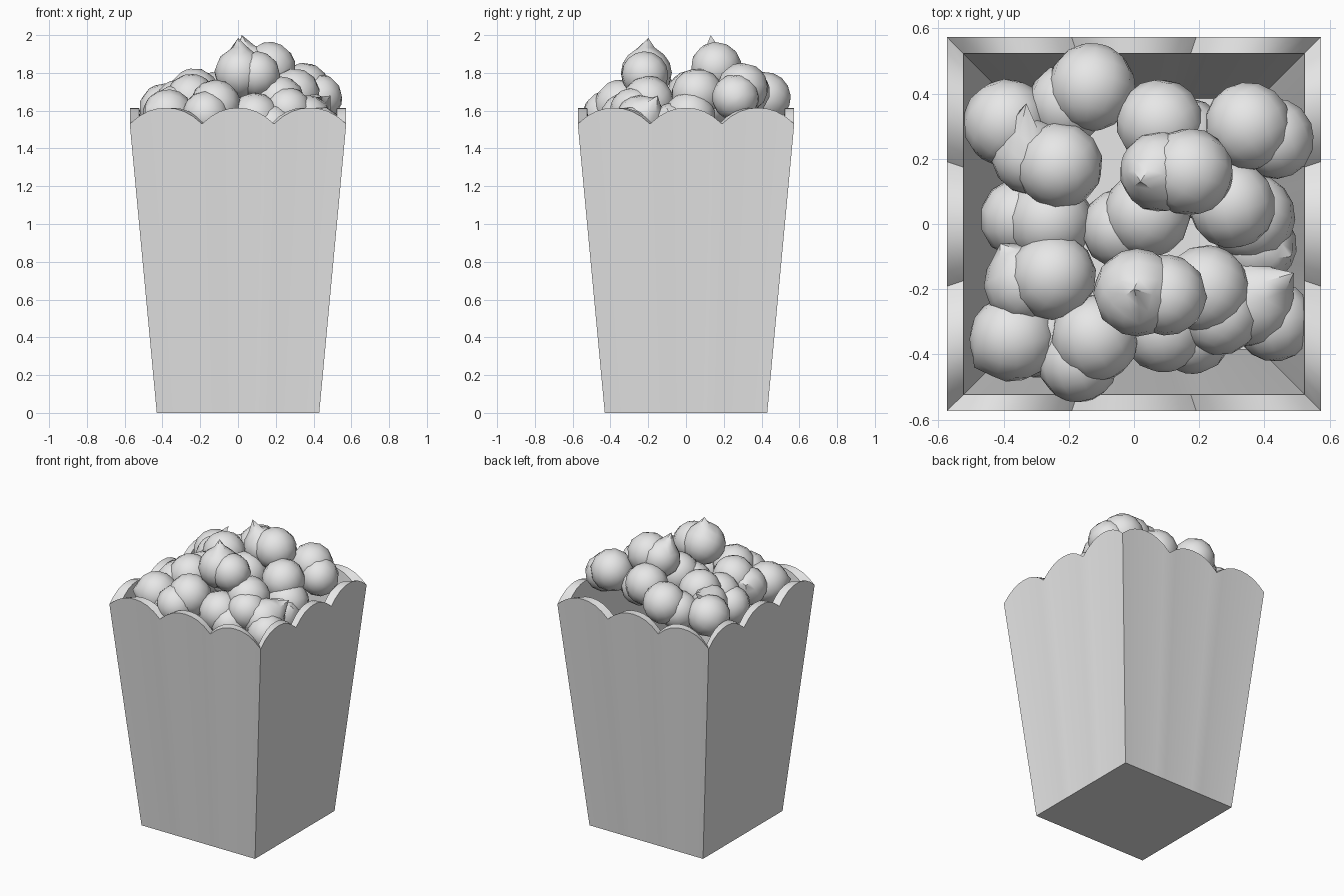
import bpy, bmesh, math
from mathutils import Vector, Euler

if "Cube" in bpy.data.objects:
    bpy.data.objects.remove(bpy.data.objects["Cube"])

grey = bpy.data.materials.new("light grey")
grey.diffuse_color = (0.8, 0.8, 0.8, 1)
grey.use_nodes = True
grey.node_tree.nodes["Principled BSDF"].inputs["Base Color"].default_value = grey.diffuse_color


def finish(bm, name, angle):
    bmesh.ops.recalc_face_normals(bm, faces=bm.faces)
    me = bpy.data.meshes.new(name)
    bm.to_mesh(me)
    bm.free()
    me.materials.append(grey)
    ob = bpy.data.objects.new(name, me)
    bpy.context.collection.objects.link(ob)
    bpy.ops.object.select_all(action='DESELECT')
    ob.select_set(True)
    bpy.context.view_layer.objects.active = ob
    bpy.ops.object.shade_smooth_by_angle(angle=math.radians(angle))


# Tapered carton: square rings, three scallops along each rim
SCALLOPS, SEG = 3, 8


def ring(bm, half, z=None):
    verts = []
    n = SCALLOPS * SEG
    for side in range(4):
        for i in range(n):
            u = 2 * (i % SEG) / SEG - 1
            height = 1.53 + 0.085 * (1 - abs(u) ** 2.2) if z is None else z
            p = Vector((half * (2 * i / n - 1), -half, height))
            p.rotate(Euler((0, 0, side * math.pi / 2)))
            verts.append(bm.verts.new(p))
    return verts


bm = bmesh.new()
rings = [ring(bm, 0.43, 0), ring(bm, 0.573), ring(bm, 0.523), ring(bm, 0.385, 0.05)]
for a, b in zip(rings, rings[1:]):
    for i in range(len(a)):
        j = (i + 1) % len(a)
        bm.faces.new((a[i], a[j], b[j], b[i]))
bm.faces.new(rings[0])
bm.faces.new(rings[-1])
finish(bm, "scalloped_carton", 30)

# Popped kernels: a round lobe, a smaller lobe beside it, and sometimes a pulled tip
RADIUS = 0.135


def kernel(name, x, y, z, heading, tip=None):
    bm = bmesh.new()
    a = math.radians(heading)
    main = Vector((x, y, z))
    drop = 0.01 if z > 1.78 else 0.05
    side = main + Vector((0.09 * math.cos(a), 0.09 * math.sin(a), -drop))
    for centre, r in ((main, RADIUS), (side, RADIUS * 0.92)):
        new = bmesh.ops.create_uvsphere(bm, u_segments=12, v_segments=8, radius=r)['verts']
        turn = Euler((0.5 + x * 3, y * 3, a + r * 7))
        for v in new:
            v.co.rotate(turn)
            v.co += centre
    if tip:
        t = Vector(tip)
        nearest = min(bm.verts, key=lambda v: (v.co - t).length)
        around = {e.other_vert(nearest) for e in nearest.link_edges}
        nearest.co = t
        for v in around:
            v.co = v.co.lerp(t, 0.15)
    finish(bm, name, 50)


# Upper layer
kernel("top_kernel_back", 0.17, 0.16, 1.83, 180, (0.02, 0.13, 2.0))
kernel("top_kernel_front", 0.01, -0.21, 1.80, -5, (0.0, -0.2, 1.985))
kernel("top_kernel_left", -0.23, 0.18, 1.69, 160, (-0.33, 0.37, 1.77))
kernel("top_kernel_front_left", -0.25, -0.16, 1.66, 195, (-0.41, -0.06, 1.68))

# Back row
kernel("back_kernel_left", -0.39, 0.31, 1.61, -45)
kernel("back_kernel_mid_left", -0.13, 0.42, 1.67, 215)
kernel("back_kernel_mid_right", 0.08, 0.31, 1.70, -30)
kernel("back_kernel_right", 0.35, 0.30, 1.72, -25, (0.55, 0.27, 1.67))

# Middle row
kernel("middle_kernel_left", -0.26, 0.01, 1.61, 175)
kernel("middle_kernel_centre", 0.04, 0.03, 1.68, 210)
kernel("middle_kernel_right", 0.30, 0.06, 1.69, 135)
kernel("middle_kernel_edge", 0.36, 0.02, 1.57, -80, (0.48, -0.1, 1.61))

# Front row
kernel("front_kernel_corner", -0.37, -0.35, 1.58, 0, (-0.49, -0.44, 1.6))
kernel("front_kernel_left", -0.12, -0.35, 1.63, 235)
kernel("front_kernel_centre", 0.09, -0.32, 1.56, -10)
kernel("front_kernel_right", 0.22, -0.20, 1.65, -60)
kernel("front_kernel_edge", 0.36, -0.24, 1.55, -40, (0.49, -0.15, 1.68))
